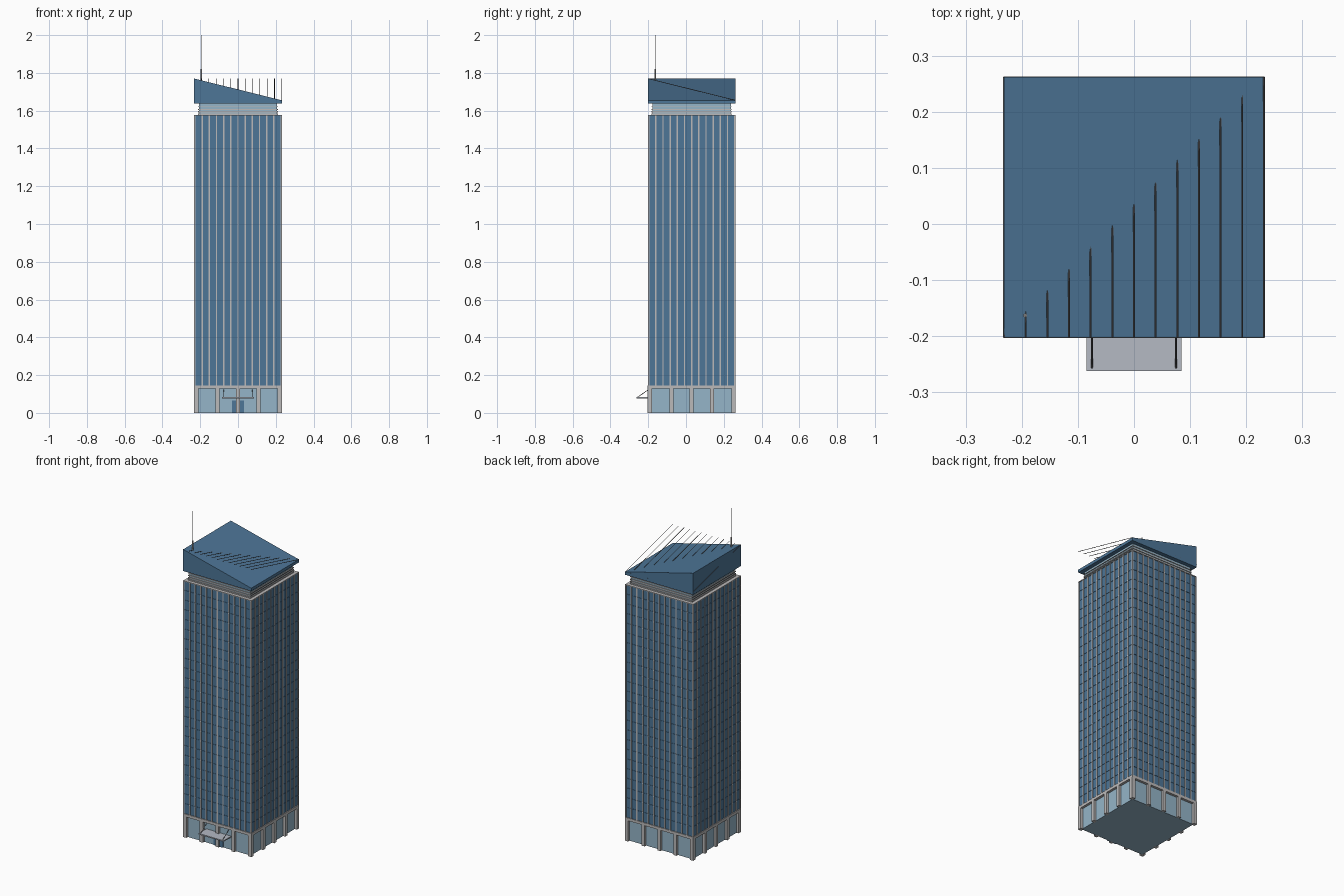
import bpy, bmesh
from mathutils import Vector

cube = bpy.data.objects.get("Cube")
if cube:
    bpy.data.objects.remove(cube, do_unlink=True)

CY = 0.03          # tower centre in y
HALF = 0.233       # outer half width
GLASS = 0.228      # glass half width
BASE_TOP, BODY_TOP = 0.145, 1.577
CROWN_LOW, EAVE, PEAK = 1.637, 1.655, 1.77


def material(name, rgb):
    m = bpy.data.materials.new(name)
    m.use_nodes = True
    m.diffuse_color = (*rgb, 1)
    m.node_tree.nodes["Principled BSDF"].inputs["Base Color"].default_value = (*rgb, 1)
    return m


BLUE = material("blue glass", (0.075, 0.18, 0.31))
PALE = material("pale lobby glass", (0.30, 0.46, 0.58))
STONE = material("light grey stone", (0.50, 0.49, 0.49))
METAL = material("canopy metal", (0.46, 0.49, 0.55))
DARK = material("dark steel", (0.12, 0.12, 0.13))


def finish(name, bm, mat):
    bmesh.ops.recalc_face_normals(bm, faces=bm.faces)
    mesh = bpy.data.meshes.new(name)
    bm.to_mesh(mesh)
    bm.free()
    mesh.materials.append(mat)
    obj = bpy.data.objects.new(name, mesh)
    bpy.context.collection.objects.link(obj)
    return obj


def add_box(bm, lo, hi):
    lo, hi = Vector(lo), Vector(hi)
    verts = bmesh.ops.create_cube(bm, size=1)["verts"]
    for v in verts:
        v.co = Vector(((lo[i] + hi[i]) / 2 + v.co[i] * (hi[i] - lo[i]) for i in range(3)))
    return verts


def add_slab(bm, half, z0, z1):
    return add_box(bm, (-half, CY - half, z0), (half, CY + half, z1))


def add_rod(bm, a, b, radius, sides=4):
    a, b = Vector(a), Vector(b)
    verts = bmesh.ops.create_cone(bm, cap_ends=True, segments=sides, radius1=radius,
                                  radius2=radius, depth=(b - a).length)["verts"]
    turn = Vector((0, 0, 1)).rotation_difference(b - a)
    for v in verts:
        v.co = turn @ v.co + (a + b) / 2


def slab(name, mat, half, z0, z1):
    bm = bmesh.new()
    add_slab(bm, half, z0, z1)
    return finish(name, bm, mat)


def four_sided(name, mat, offsets, width, inner, outer, z0, z1):
    """Upright strips repeated along all four faces of the tower."""
    bm = bmesh.new()
    w = width / 2
    for t in offsets:
        for s in (-1, 1):
            near, far = sorted((s * inner, s * outer))
            add_box(bm, (t - w, CY + near, z0), (t + w, CY + far, z1))
            add_box(bm, (near, CY + t - w, z0), (far, CY + t + w, z1))
    return finish(name, bm, mat)


# Lobby: recessed glass, columns and stone band
slab("lobby_glass", PALE, 0.218, 0, 0.135)
four_sided("lobby_columns", STONE, [-0.222, -0.108, 0, 0.108, 0.222], 0.021,
           0.21, HALF, 0, 0.132)
slab("lobby_band", STONE, HALF, 0.128, BASE_TOP)

# Entrance doors and canopy
bm = bmesh.new()
for s in (-1, 1):
    near, far = sorted((s * 0.009, s * 0.033))
    add_box(bm, (near, CY - 0.223, 0), (far, CY - 0.217, 0.066))
finish("entrance_doors", bm, BLUE)
bm = bmesh.new()
add_box(bm, (-0.085, -0.262, 0.077), (0.085, CY - 0.217, 0.084))
finish("entrance_canopy", bm, METAL)
bm = bmesh.new()
for x in (-0.075, 0.075):
    add_rod(bm, (x, -0.257, 0.083), (x, -0.2, 0.122), 0.0016)
finish("canopy_stays", bm, DARK)

# Glass shaft with mullions and thin floor ledges
slab("tower_glass", BLUE, GLASS, BASE_TOP, BODY_TOP)
pitch = GLASS / 6
four_sided("mullions", STONE, [i * pitch for i in range(-6, 7)], 0.007,
           0.226, HALF - 0.001, BASE_TOP, BODY_TOP)
bm = bmesh.new()
floors = 24
for i in range(1, floors):
    z = BASE_TOP + (BODY_TOP - BASE_TOP) * i / floors
    add_slab(bm, GLASS + 0.002, z - 0.002, z + 0.002)
finish("floor_ledges", bm, BLUE)
slab("tower_cap", STONE, HALF - 0.001, BODY_TOP - 0.003, BODY_TOP + 0.001)

# Recessed neck with stone louvres
slab("neck_glass", PALE, 0.207, BODY_TOP, CROWN_LOW)
bm = bmesh.new()
for z, height in ((BODY_TOP, 0.008), (1.591, 0.006), (1.604, 0.006), (1.62, 0.003)):
    add_slab(bm, 0.212, z, z + height)
finish("neck_louvres", bm, STONE)

# Sloping crown, high on one side
bm = bmesh.new()
for v in add_slab(bm, 0.232, CROWN_LOW, PEAK):
    if v.co.z > CROWN_LOW + 0.01 and v.co.x > 0:
        v.co.z = EAVE
finish("sloping_crown", bm, BLUE)

# Parallel roof rods falling from the front to the back
bm = bmesh.new()
for i in range(-6, 7):
    x = i * 0.2315 / 6
    add_rod(bm, (x, CY - 0.232, PEAK), (x, CY + 0.232, EAVE), 0.0017)
finish("roof_rods", bm, DARK)

# Antenna mast
bm = bmesh.new()
add_rod(bm, (-0.194, -0.163, 1.74), (-0.194, -0.163, 1.82), 0.0035, 8)
add_rod(bm, (-0.194, -0.163, 1.82), (-0.194, -0.163, 2.0), 0.002, 8)
finish("antenna", bm, STONE)
